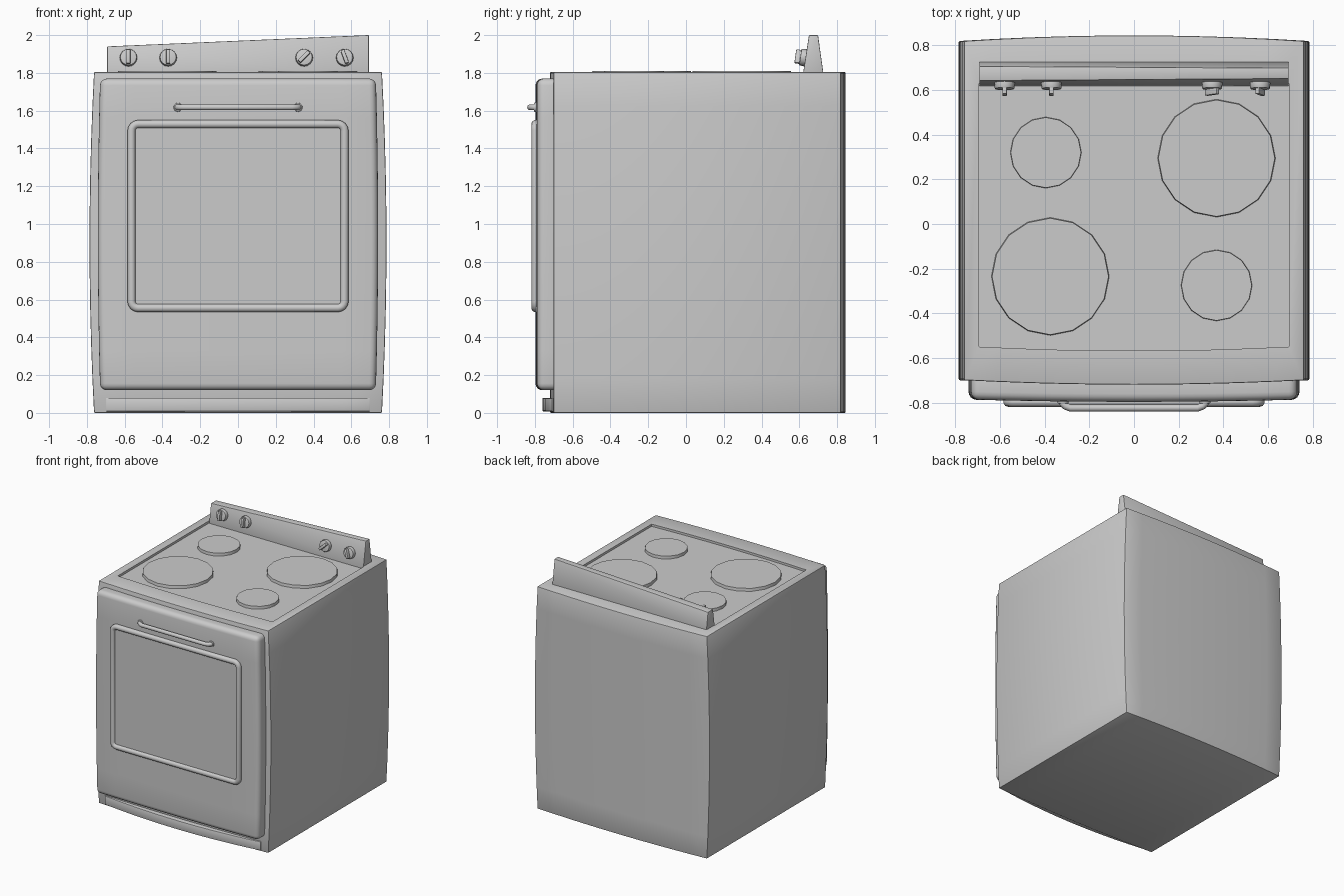
import bpy, bmesh, math
from mathutils import Matrix, Vector

if "Cube" in bpy.data.objects:
    bpy.data.objects.remove(bpy.data.objects["Cube"])


def finish(name, bm, bevel=0.0, segments=2, cutter=None):
    bmesh.ops.recalc_face_normals(bm, faces=bm.faces[:])
    me = bpy.data.meshes.new(name)
    bm.to_mesh(me)
    bm.free()
    ob = bpy.data.objects.new(name, me)
    bpy.context.collection.objects.link(ob)
    bpy.ops.object.select_all(action='DESELECT')
    bpy.context.view_layer.objects.active = ob
    ob.select_set(True)
    if bevel:
        m = ob.modifiers.new("bevel", 'BEVEL')
        m.width, m.segments = bevel, segments
        m.limit_method = 'ANGLE'
        m.angle_limit = math.radians(40)
        bpy.ops.object.modifier_apply(modifier=m.name)
    if cutter:
        m = ob.modifiers.new("recess", 'BOOLEAN')
        m.operation, m.solver, m.object = 'DIFFERENCE', 'EXACT', cutter
        bpy.ops.object.modifier_apply(modifier=m.name)
        bpy.data.objects.remove(cutter)
    bpy.ops.object.shade_smooth_by_angle(angle=math.radians(35))
    return ob


def bowed_box(lo, hi, nx, nz, side_bow=0, front_bow=0, back_bow=0):
    """Box cut into nx by nz strips, with sides and front/back bulging outward."""
    lo, hi = Vector(lo), Vector(hi)
    mid, half = (lo + hi) / 2, (hi - lo) / 2
    bm = bmesh.new()
    bmesh.ops.create_cube(bm, size=2)
    for axis, n in ((0, nx), (2, nz)):
        for i in range(1, n):
            co, no = Vector(), Vector()
            co[axis] = -1 + 2 * i / n
            no[axis] = 1
            bmesh.ops.bisect_plane(bm, geom=bm.verts[:] + bm.edges[:] + bm.faces[:],
                                   plane_co=co, plane_no=no)
    for v in bm.verts:
        u, w, t = v.co
        v.co = mid + Vector((u * half.x, w * half.y, t * half.z))
        v.co.x += u * side_bow * (1 - t * t)
        v.co.y += (1 - u * u) * (back_bow if w > 0 else -front_bow)
    return bm


# Body with a shallow cooktop recess
recess = finish("recess_cutter", bowed_box((-0.695, -0.55, 1.787), (0.695, 0.63, 1.9),
                                           8, 1, 0, 0.018))
recess.hide_render = True
finish("body", bowed_box((-0.762, -0.70, 0), (0.762, 0.82, 1.805), 10, 10, 0.024, 0.02, 0.025),
       0.006, 2, recess)

# Oven door and kick strip
finish("oven_door", bowed_box((-0.73, -0.787, 0.12), (0.73, -0.65, 1.77), 8, 8, 0.012, 0.01),
       0.036, 4)
finish("kick_strip", bowed_box((-0.70, -0.712, 0.008), (0.70, -0.66, 0.08), 10, 1, 0, 0.048),
       0.005, 2)
finish("oven_glass", bowed_box((-0.56, -0.801, 0.55), (0.56, -0.76, 1.535), 1, 1))


# Tubes along paths: window frame and door handle
def tube(name, points, radius, cyclic=False):
    cu = bpy.data.curves.new(name, 'CURVE')
    cu.dimensions = '3D'
    cu.bevel_depth, cu.bevel_resolution = radius, 3
    cu.use_fill_caps = True
    sp = cu.splines.new('POLY')
    sp.points.add(len(points) - 1)
    for p, co in zip(sp.points, points):
        p.co = (*co, 1)
    sp.use_cyclic_u = cyclic
    ob = bpy.data.objects.new(name, cu)
    bpy.context.collection.objects.link(ob)
    bpy.ops.object.select_all(action='DESELECT')
    bpy.context.view_layer.objects.active = ob
    ob.select_set(True)
    bpy.ops.object.convert(target='MESH')
    bpy.ops.object.shade_smooth_by_angle(angle=math.radians(50))


corner = 0.035
frame = []
for sx, sz, start in ((1, 1, 0), (-1, 1, 90), (-1, -1, 180), (1, -1, 270)):
    for i in range(5):
        a = math.radians(start + i * 22.5)
        frame.append((sx * (0.564 - corner) + corner * math.cos(a), -0.797,
                      1.042 + sz * (0.487 - corner) + corner * math.sin(a)))
tube("window_frame", frame, 0.022, True)
half = [(0.325, -0.78), (0.32, -0.803), (0.308, -0.816), (0.285, -0.825)]
handle = [(-x, y, 1.618) for x, y in half] + [(x, y, 1.618) for x, y in reversed(half)]
tube("door_handle", handle, 0.016)


# Discs: burners and handle mounts
def disc(bm, radius, depth, sides, matrix, top=1.0):
    bmesh.ops.create_cone(bm, cap_ends=True, segments=sides, radius1=radius,
                          radius2=radius * top, depth=depth, matrix=matrix)


for name, x, y, r in (("burner_back_left", -0.395, 0.32, 0.16),
                      ("burner_front_left", -0.375, -0.235, 0.265),
                      ("burner_back_right", 0.37, 0.295, 0.265),
                      ("burner_front_right", 0.37, -0.275, 0.16)):
    bm = bmesh.new()
    disc(bm, r, 0.03, 16, Matrix.Translation((x, y, 1.795)), 0.985)
    finish(name, bm)
for side, x in (("left", -0.318), ("right", 0.318)):
    bm = bmesh.new()
    disc(bm, 0.024, 0.03, 12, Matrix.Translation((x, -0.79, 1.618)) @ Matrix.Rotation(math.pi / 2, 4, 'X'))
    finish("handle_mount_" + side, bm, 0.004)

# Backguard with slanted top edge
bm = bmesh.new()
ends = []
for x, top, yf, yb in ((-0.693, 1.94, 0.642, 0.707), (0.693, 2.0, 0.651, 0.699)):
    ends.append([bm.verts.new(c) for c in ((x, 0.617, 1.78), (x, 0.73, 1.78),
                                           (x, yb, top), (x, yf, top))])
bm.faces.new(ends[0])
bm.faces.new(ends[1])
for i in range(4):
    j = (i + 1) % 4
    bm.faces.new((ends[0][i], ends[0][j], ends[1][j], ends[1][i]))
finish("backguard", bm, 0.004)

# Control knobs: disc with a turned grip bar
for i, (x, turn) in enumerate(((-0.58, 0), (-0.37, 0), (0.35, 45), (0.565, -20))):
    face = (Matrix.Translation((x, 0.633, 1.88)) @ Matrix.Rotation(math.radians(-8.5), 4, 'X')
            @ Matrix.Rotation(math.radians(turn), 4, 'Y'))
    out = Matrix.Rotation(math.pi / 2, 4, 'X')
    bm = bmesh.new()
    disc(bm, 0.047, 0.034, 16, face @ Matrix.Translation((0, -0.011, 0)) @ out, 0.93)
    bmesh.ops.create_cube(bm, size=1, matrix=face @ Matrix.Translation((0, -0.035, 0))
                          @ Matrix.Diagonal((0.02, 0.04, 0.074, 1)))
    finish("knob_%d" % (i + 1), bm, 0.003)
